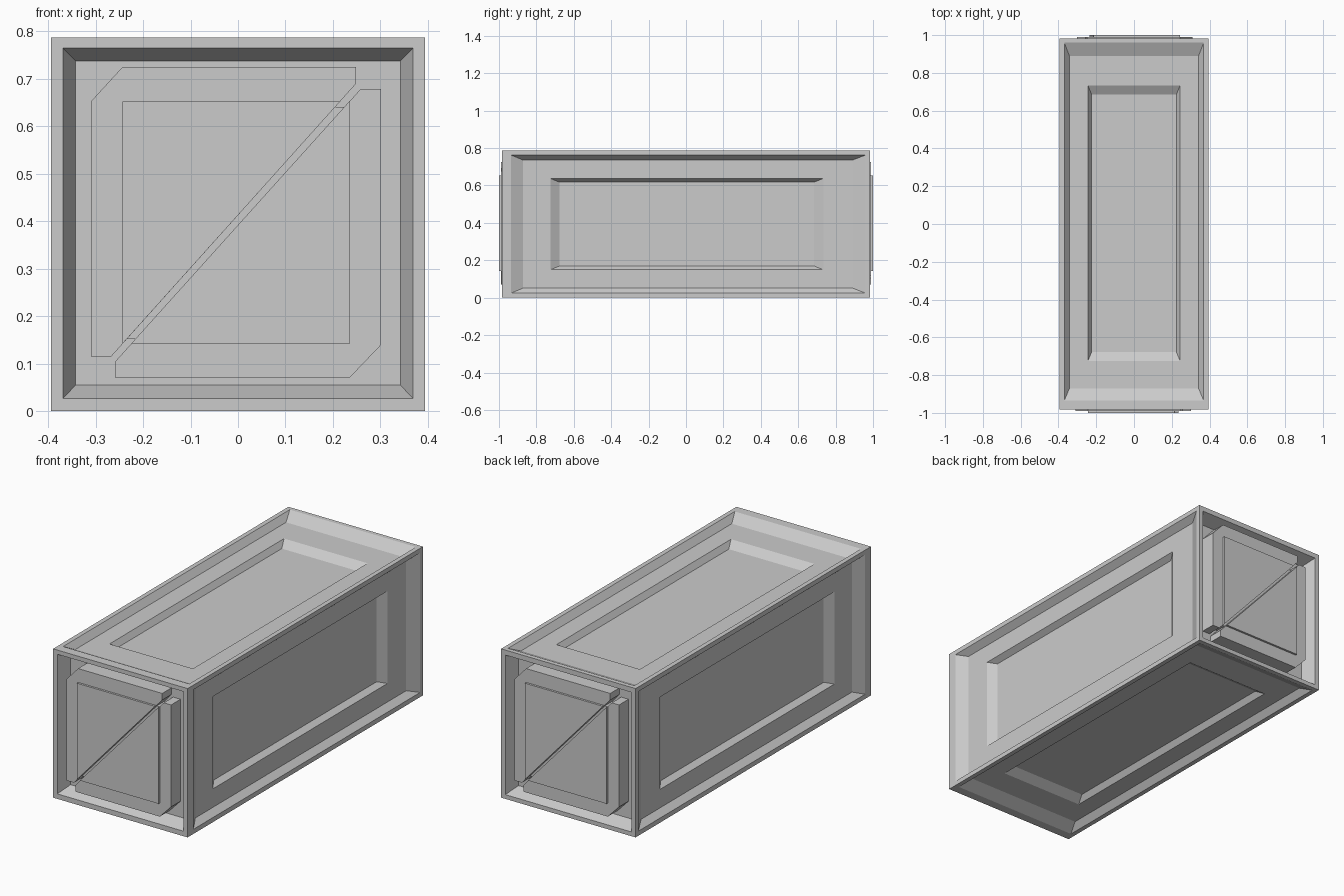
import bpy, bmesh, math
from mathutils import Matrix, Vector

old = bpy.data.objects.get("Cube")
if old:
    bpy.data.objects.remove(old, do_unlink=True)

HALF, LEN, FLOOR = 0.3935, 0.983, 0.91

grey = bpy.data.materials.new("grey metal")
grey.use_nodes = True
color = (0.6, 0.6, 0.6, 1)
grey.diffuse_color = color
grey.node_tree.nodes["Principled BSDF"].inputs["Base Color"].default_value = color


def finish(name, bm):
    bmesh.ops.remove_doubles(bm, verts=bm.verts, dist=0.0001)
    bmesh.ops.recalc_face_normals(bm, faces=bm.faces)
    mesh = bpy.data.meshes.new(name)
    bm.to_mesh(mesh)
    bm.free()
    mesh.materials.append(grey)
    obj = bpy.data.objects.new(name, mesh)
    bpy.context.collection.objects.link(obj)
    return obj


def stepped_panel(bm, matrix, rings):
    """Nested rectangles (half width, low end, high end, height) joined by strips."""
    loops = []
    for w, lo, hi, h in rings:
        pts = [(-w, lo, h), (w, lo, h), (w, hi, h), (-w, hi, h)]
        loops.append([bm.verts.new(matrix @ Vector(p)) for p in pts])
    for a, b in zip(loops, loops[1:]):
        for i in range(4):
            j = (i + 1) % 4
            bm.faces.new((a[i], a[j], b[j], b[i]))
    bm.faces.new(loops[-1])


# Crate shell: four long walls with double recesses, two ends with one deep recess
bm = bmesh.new()
up = Matrix.Translation((0, 0, HALF))
long_rings = [
    (HALF, -LEN, LEN, HALF),
    (0.369, -0.935, 0.96, HALF),
    (0.342, -0.871, 0.89, HALF - 0.033),
    (0.244, -0.725, 0.734, HALF - 0.033),
    (0.224, -0.677, 0.685, HALF - 0.062),
]
for k in range(4):
    stepped_panel(bm, up @ Matrix.Rotation(k * math.pi / 2, 4, 'Y'), long_rings)
end_rings = [
    (HALF, -HALF, HALF, LEN),
    (0.369, -0.367, 0.371, LEN),
    (0.342, -0.339, 0.344, FLOOR),
]
for side in (1, -1):
    stepped_panel(bm, up @ Matrix.Rotation(side * math.pi / 2, 4, 'X'), end_rings)
finish("crate_shell", bm)


def end_plate(name, outline, y_front, y_back):
    """Extruded plate on the front end, repeated turned round on the back end."""
    for end, turn in (("front", 0), ("back", math.pi)):
        bm = bmesh.new()
        spin = Matrix.Rotation(turn, 4, 'Z')
        face = bm.faces.new([bm.verts.new(spin @ Vector((x, -y_front, z)))
                             for x, z in outline])
        ext = bmesh.ops.extrude_face_region(bm, geom=[face], use_keep_orig=True)
        verts = [v for v in ext["geom"] if isinstance(v, bmesh.types.BMVert)]
        shift = spin @ Vector((0, y_front - y_back, 0))
        bmesh.ops.translate(bm, verts=verts, vec=shift)
        finish(end + "_" + name, bm)


# Split door: two chamfered plates parted by a diagonal slot
end_plate("upper_plate", [(-0.31, 0.115), (-0.267, 0.115), (0.249, 0.69),
                          (0.249, 0.725), (-0.243, 0.725), (-0.31, 0.652)], 0.989, FLOOR)
end_plate("lower_plate", [(-0.258, 0.07), (0.235, 0.07), (0.301, 0.139),
                          (0.301, 0.678), (0.258, 0.678), (-0.258, 0.105)], 0.989, FLOOR)

# Raised triangular pads on the plates
end_plate("upper_pad", [(-0.243, 0.142), (0.215, 0.652), (-0.243, 0.652)], 1.0, 0.98)
end_plate("lower_pad", [(-0.225, 0.142), (0.236, 0.142), (0.236, 0.654)], 1.0, 0.98)

# Filler bar sunk in the diagonal slot
end_plate("slot_filler", [(-0.234, 0.152), (-0.216, 0.152),
                          (0.224, 0.64), (0.204, 0.64)], 0.97, FLOOR)
